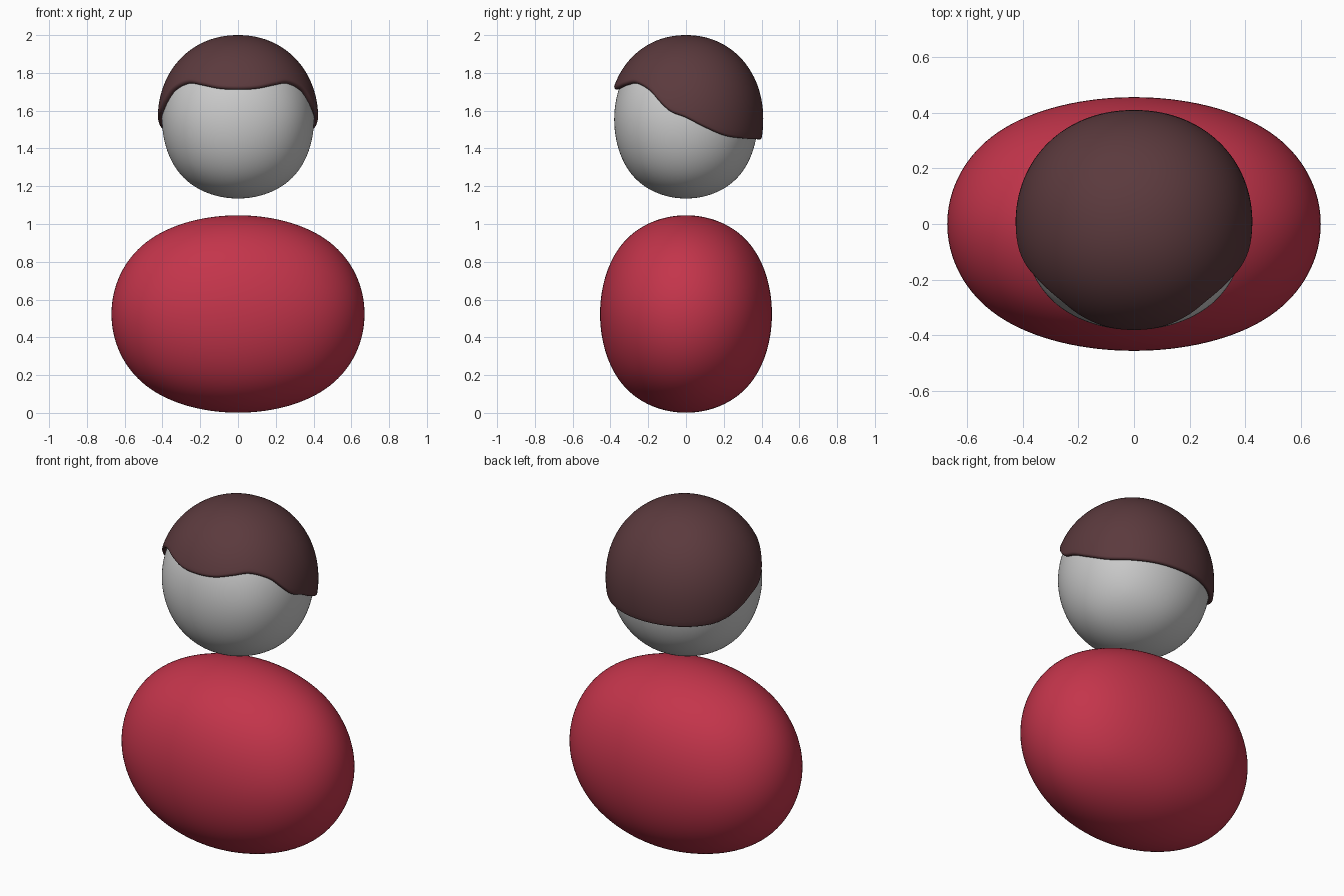
import bpy, bmesh, math

if "Cube" in bpy.data.objects:
    bpy.data.objects.remove(bpy.data.objects["Cube"])

P = 2.1  # slightly squarer than a true ellipsoid


def material(name, rgb):
    m = bpy.data.materials.new(name)
    m.diffuse_color = (*rgb, 1)
    m.use_nodes = True
    m.node_tree.nodes["Principled BSDF"].inputs["Base Color"].default_value = m.diffuse_color
    return m


def rounded_blob(name, center, half, mat=None):
    """Cube smoothed by subdivision; 0.8395 is how far its faces shrink."""
    bpy.ops.mesh.primitive_cube_add(size=2, location=center)
    ob = bpy.context.object
    ob.name = name
    for v in ob.data.vertices:
        for i in range(3):
            v.co[i] *= half[i] / 0.8395
    sub = ob.modifiers.new("smooth", 'SUBSURF')
    sub.levels = sub.render_levels = 5
    ob.data.polygons.foreach_set("use_smooth", [True] * len(ob.data.polygons))
    if mat:
        ob.data.materials.append(mat)
    return ob


# Body and head
rounded_blob("body", (0, 0, 0.5235), (0.67, 0.455, 0.5225),
             material("red", (0.55, 0.035, 0.07)))
rounded_blob("head", (0, 0, 1.553), (0.402, 0.38, 0.418))

# Hairline height by angle, from front centre (0) to back centre (180)
LINE = [(0, 1.718), (15, 1.723), (30, 1.742), (44, 1.752), (60, 1.71),
        (70, 1.645), (78, 1.597), (90, 1.563), (104, 1.512),
        (121, 1.465), (140, 1.45), (158, 1.446), (180, 1.444)]


def hairline(deg):
    n = len(LINE)

    def slope(i):
        if i in (0, n - 1):
            return 0
        (x0, y0), (x1, y1) = LINE[i - 1], LINE[i + 1]
        return (y1 - y0) / (x1 - x0)

    for i in range(n - 1):
        (x0, y0), (x1, y1) = LINE[i], LINE[i + 1]
        if deg <= x1:
            h = x1 - x0
            t = (deg - x0) / h
            return ((2*t**3 - 3*t**2 + 1) * y0 + (t**3 - 2*t**2 + t) * h * slope(i)
                    + (3*t**2 - 2*t**3) * y1 + (t**3 - t**2) * h * slope(i + 1))
    return LINE[-1][1]


# Hair: a thick cap with a wavy, rounded rim
CENTER, HALF = 1.553, (0.425, 0.409, 0.447)
SEG, ROWS, TIP = 128, 32, 8
THICK = 0.035  # half thickness, as a fraction of the radius


def hair_point(ang, elev, scale):
    s, c = math.sin(ang), math.cos(ang)
    k = (abs(s)**P + abs(c)**P) ** (-1 / P)
    t = math.sin(elev)
    rho = max(0, 1 - abs(t)**P) ** (1 / P)
    return (HALF[0] * rho * k * s * scale, -HALF[1] * rho * k * c * scale,
            CENTER + HALF[2] * t * scale)


bm = bmesh.new()
top = bm.verts.new((0, 0, CENTER + HALF[2]))
under = bm.verts.new((0, 0, CENTER + HALF[2] * (1 - 2 * THICK)))
columns = []
for j in range(SEG):
    ang = 2 * math.pi * j / SEG
    deg = math.degrees(ang)
    edge = math.asin((hairline(min(deg, 360 - deg)) - CENTER) / HALF[2]) + THICK
    path = [(math.pi/2 + (edge - math.pi/2) * i / ROWS, 1) for i in range(1, ROWS + 1)]
    path += [(edge - THICK * math.sin(math.pi * i / TIP),
              1 - THICK + THICK * math.cos(math.pi * i / TIP)) for i in range(1, TIP)]
    path += [(e, 1 - 2 * THICK) for e, _ in reversed(path[:ROWS])]
    columns.append([bm.verts.new(hair_point(ang, e, s)) for e, s in path])
for j in range(SEG):
    a, b = columns[j], columns[(j + 1) % SEG]
    bm.faces.new((top, a[0], b[0]))
    bm.faces.new((under, b[-1], a[-1]))
    for i in range(len(a) - 1):
        bm.faces.new((a[i], a[i + 1], b[i + 1], b[i]))
bmesh.ops.recalc_face_normals(bm, faces=bm.faces[:])
for f in bm.faces:
    f.smooth = True
mesh = bpy.data.meshes.new("hair")
bm.to_mesh(mesh)
bm.free()
mesh.materials.append(material("dark_brown", (0.105, 0.042, 0.047)))
bpy.context.collection.objects.link(bpy.data.objects.new("hair", mesh))
